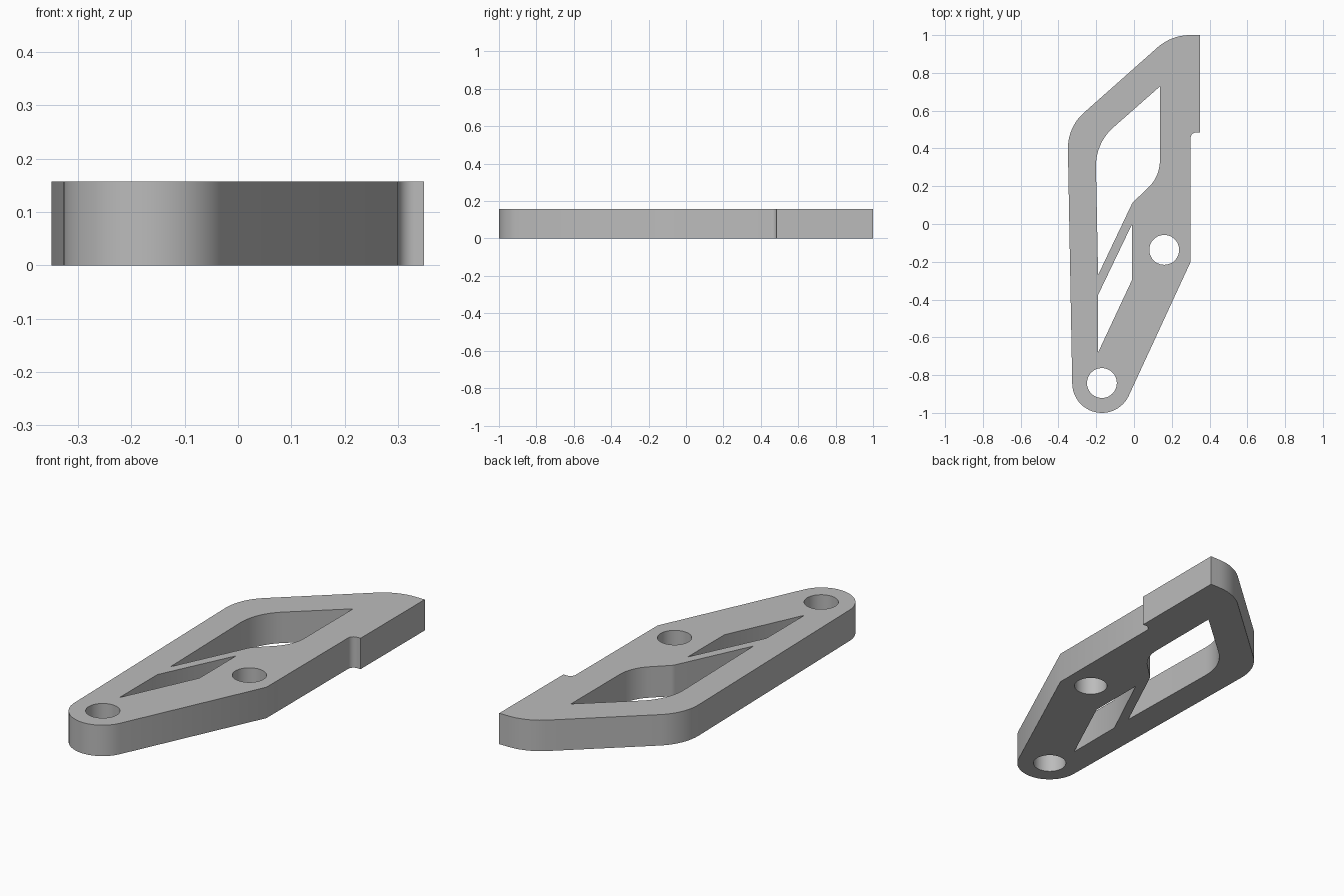
import bpy
import bmesh
from math import radians, tan, sin, cos, tau
from mathutils import Vector

if "Cube" in bpy.data.objects:
    bpy.data.objects.remove(bpy.data.objects["Cube"], do_unlink=True)

THICKNESS = 0.157


def arc(x, y, r, start, end, steps):
    """Points along an arc, angles in degrees."""
    angles = [radians(start + (end - start) * i / steps) for i in range(steps + 1)]
    return [Vector((x + r * cos(a), y + r * sin(a))) for a in angles]


def circle(x, y, r):
    return arc(x, y, r, 0, 360, 48)[:-1]


def rounded(corners, steps=10):
    """Closed loop from (x, y, radius) corners, with a fillet at each radius."""
    loop = []
    for i, (x, y, r) in enumerate(corners):
        p = Vector((x, y))
        if r == 0:
            loop.append(p)
            continue
        a = (Vector(corners[i - 1][:2]) - p).normalized()
        b = (Vector(corners[(i + 1) % len(corners)][:2]) - p).normalized()
        half = a.angle(b) / 2
        centre = p + (a + b).normalized() * (r / sin(half))
        start = p + a * (r / tan(half)) - centre
        end = p + b * (r / tan(half)) - centre
        sweep = start.angle_signed(end)
        for k in range(steps + 1):
            t = -sweep * k / steps
            loop.append(centre + Vector((start.x * cos(t) - start.y * sin(t),
                                         start.x * sin(t) + start.y * cos(t))))
    return loop


# Outer edge: round lower end, stepped right side, rounded upper left
lower_end = arc(-0.17, -0.843, 0.157, 181, 334, 24)
outline = rounded([(p.x, p.y, 0) for p in lower_end] + [
    (0.30, -0.20, 0), (0.30, 0.485, 0.03), (0.349, 0.485, 0), (0.349, 1.0, 0),
    (0.198, 1.0, 0.26), (-0.352, 0.512, 0.25)])

# Openings: large window, slanted slot and two bolt holes
window = rounded([
    (0.137, 0.728, 0), (-0.204, 0.428, 0.27), (-0.19, -0.27, 0),
    (-0.008, 0.113, 0.06), (0.137, 0.25, 0.2)])
slot = rounded([(-0.01, 0, 0), (-0.19, -0.375, 0), (-0.19, -0.68, 0), (-0.01, -0.295, 0)])
holes = [circle(0.16, -0.137, 0.079), circle(-0.17, -0.842, 0.079)]

# Fill the profile and extrude it to a plate
bm = bmesh.new()
for loop in [outline, window, slot] + holes:
    verts = [bm.verts.new((p.x, p.y, 0)) for p in loop]
    for i, v in enumerate(verts):
        bm.edges.new((verts[i - 1], v))
bmesh.ops.triangle_fill(bm, edges=bm.edges[:], use_beauty=True, normal=(0, 0, 1))
top = bmesh.ops.extrude_face_region(bm, geom=bm.faces[:])
bmesh.ops.translate(bm, vec=(0, 0, THICKNESS),
                    verts=[g for g in top["geom"] if isinstance(g, bmesh.types.BMVert)])
bmesh.ops.recalc_face_normals(bm, faces=bm.faces[:])
mesh = bpy.data.meshes.new("bracket_plate")
bm.to_mesh(mesh)
bm.free()

plate = bpy.data.objects.new("bracket_plate", mesh)
bpy.context.collection.objects.link(plate)

# Plain grey finish
grey = bpy.data.materials.new("plain_grey")
grey.use_nodes = True
colour = (0.5, 0.5, 0.5, 1)
grey.diffuse_color = colour
grey.node_tree.nodes["Principled BSDF"].inputs["Base Color"].default_value = colour
mesh.materials.append(grey)

bpy.ops.object.select_all(action="DESELECT")
plate.select_set(True)
bpy.context.view_layer.objects.active = plate
bpy.ops.object.shade_smooth_by_angle(angle=radians(30))
